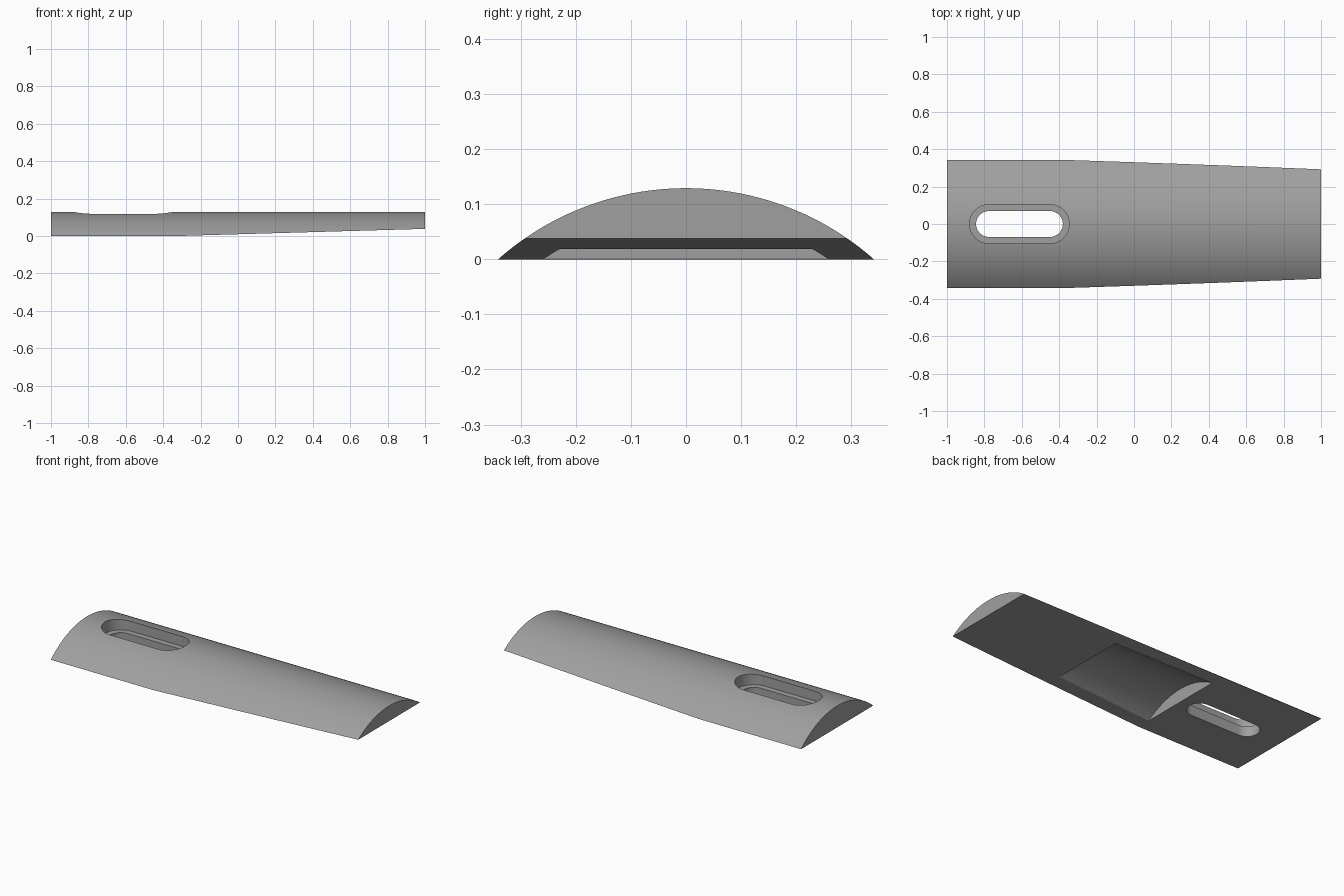
import bpy, bmesh, math

if "Cube" in bpy.data.objects:
    bpy.data.objects.remove(bpy.data.objects["Cube"])

R_OUT, R_IN, CZ = 0.515, 0.465, -0.386   # concentric shell arcs about an axis below the base


def prism(name, points, axis, lo, hi):
    """Extrude a 2D profile along 'X' (points y,z), 'Y' (points x,z) or 'Z' (points x,y)."""
    place = {'X': lambda p, t: (t, p[0], p[1]),
             'Y': lambda p, t: (p[0], t, p[1]),
             'Z': lambda p, t: (p[0], p[1], t)}[axis]
    bm = bmesh.new()
    a = [bm.verts.new(place(p, lo)) for p in points]
    b = [bm.verts.new(place(p, hi)) for p in points]
    n = len(points)
    bm.faces.new(a)
    bm.faces.new(b)
    for i in range(n):
        j = (i + 1) % n
        bm.faces.new((a[i], a[j], b[j], b[i]))
    bmesh.ops.recalc_face_normals(bm, faces=bm.faces)
    mesh = bpy.data.meshes.new(name)
    bm.to_mesh(mesh)
    bm.free()
    obj = bpy.data.objects.new(name, mesh)
    bpy.context.collection.objects.link(obj)
    return obj


def arc(radius, floor, n=64):
    """Circular segment (y, z) lying above the given floor height."""
    half = math.acos((floor - CZ) / radius)
    angles = [-half + 2 * half * i / n for i in range(n + 1)]
    return [(radius * math.sin(t), CZ + radius * math.cos(t)) for t in angles]


def stadium(cx, straight, r, n=20):
    """Rounded slot outline (x, y)."""
    pts = []
    for side, start in ((1, -math.pi / 2), (-1, math.pi / 2)):
        for i in range(n + 1):
            t = start + math.pi * i / n
            pts.append((cx + side * straight + r * math.cos(t), r * math.sin(t)))
    return pts


# Domed body, flat underneath
body = prism("domed_body", arc(R_OUT, 0.0), 'X', -1, 1)

# Tapered underside, hollow arched pocket, slot with a recessed ledge
slope = 0.038 / 1.32
cutters = [
    prism("underside_taper", [(-0.32, 0), (1.1, 1.42 * slope), (1.1, -0.2), (-0.32, -0.2)],
          'Y', -0.6, 0.6),
    prism("arched_pocket", arc(R_IN, -0.05), 'X', -0.318, 0.318),
    prism("slot_recess", stadium(-0.6125, 0.163, 0.104), 'Z', 0.06, 0.3),
    prism("slot_hole", stadium(-0.6125, 0.163, 0.069), 'Z', -0.2, 0.2),
]
bpy.context.view_layer.objects.active = body
body.select_set(True)
for c in cutters:
    c.hide_render = True
    mod = body.modifiers.new(c.name, 'BOOLEAN')
    mod.operation = 'DIFFERENCE'
    mod.solver = 'EXACT'
    mod.object = c
    bpy.ops.object.modifier_apply(modifier=mod.name)
for c in cutters:
    bpy.data.objects.remove(c)

# Single grey finish
grey = bpy.data.materials.new("plain_grey")
grey.diffuse_color = (0.35, 0.35, 0.35, 1)
grey.use_nodes = True
grey.node_tree.nodes["Principled BSDF"].inputs["Base Color"].default_value = grey.diffuse_color
body.data.materials.clear()
body.data.materials.append(grey)
bpy.ops.object.shade_smooth_by_angle(angle=math.radians(25))
